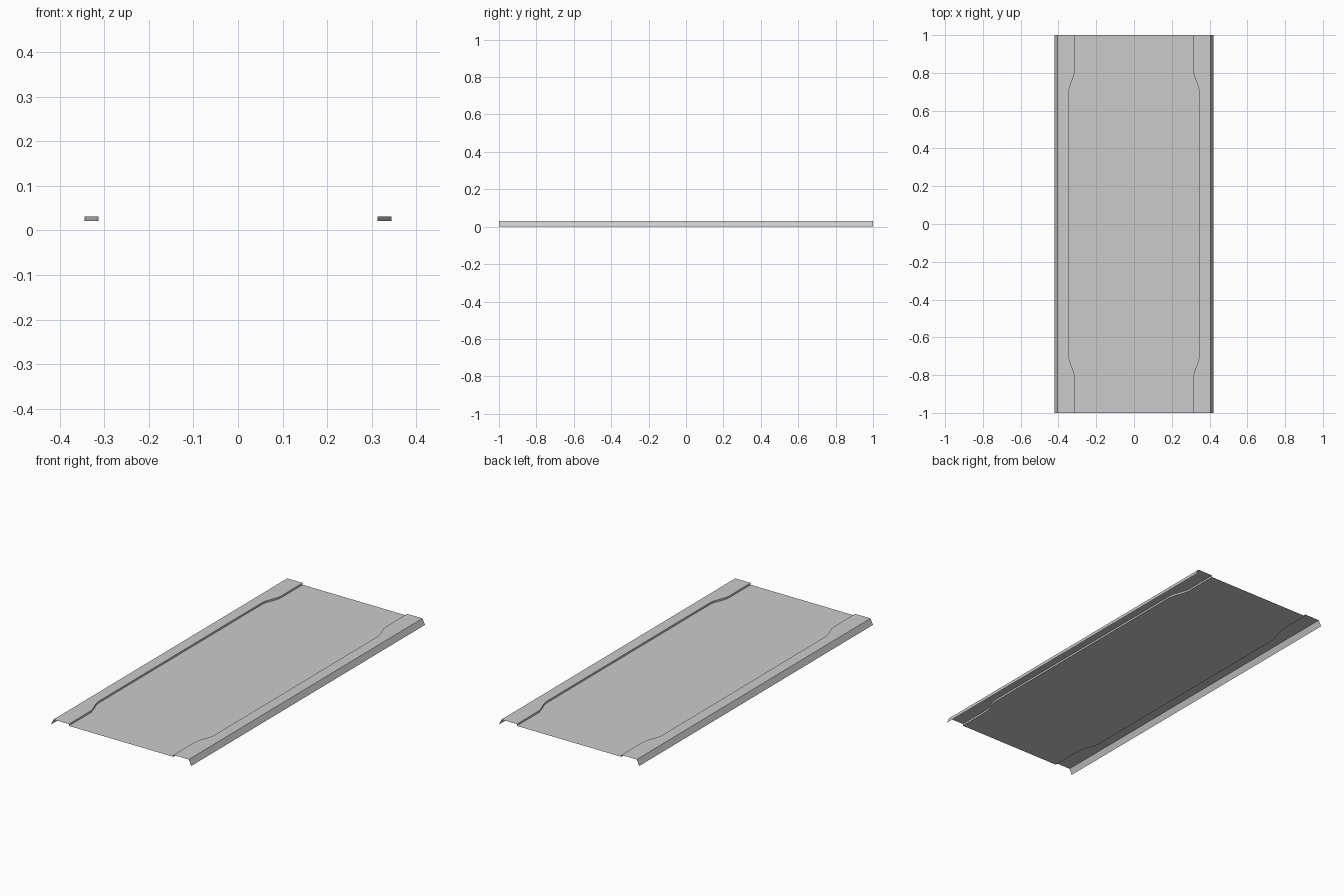
import bpy

if "Cube" in bpy.data.objects:
    bpy.data.objects.remove(bpy.data.objects["Cube"])

OUTER, LIP = 0.42, 0.405      # foot and top of the sloping outer bank
Z_ROAD, Z_CURB = 0.021, 0.031

# inner curb line: narrow at the ends, wider along the middle (x, y)
half = [(0.313, 1.0), (0.313, 0.81), (0.319, 0.785), (0.339, 0.73), (0.345, 0.705)]
line = [(x, -y) for x, y in half] + [(x, y) for x, y in reversed(half)]


def strip_mesh(name, rows):
    """Skin equal-length rows of points into quads facing up/outward."""
    n = len(rows[0])
    verts = [p for row in rows for p in row]
    faces = [(i * n + j, i * n + j + 1, (i + 1) * n + j + 1, (i + 1) * n + j)
             for i in range(len(rows) - 1) for j in range(n - 1)]
    mesh = bpy.data.meshes.new(name)
    mesh.from_pydata(verts, [], faces)
    mesh.update()
    obj = bpy.data.objects.new(name, mesh)
    bpy.context.collection.objects.link(obj)
    return obj


# flat roadway between the curbs
strip_mesh("roadway", [[(-x, y, Z_ROAD), (x, y, Z_ROAD)] for x, y in line])

# curb: inner step, flat top and sloping outer bank, mirrored to both sides
curb = strip_mesh("curbs", [[(x, y, Z_ROAD), (x, y, Z_CURB), (LIP, y, Z_CURB), (OUTER, y, 0)]
                            for x, y in line])
curb.modifiers.new("mirror", 'MIRROR').use_axis[0] = True
